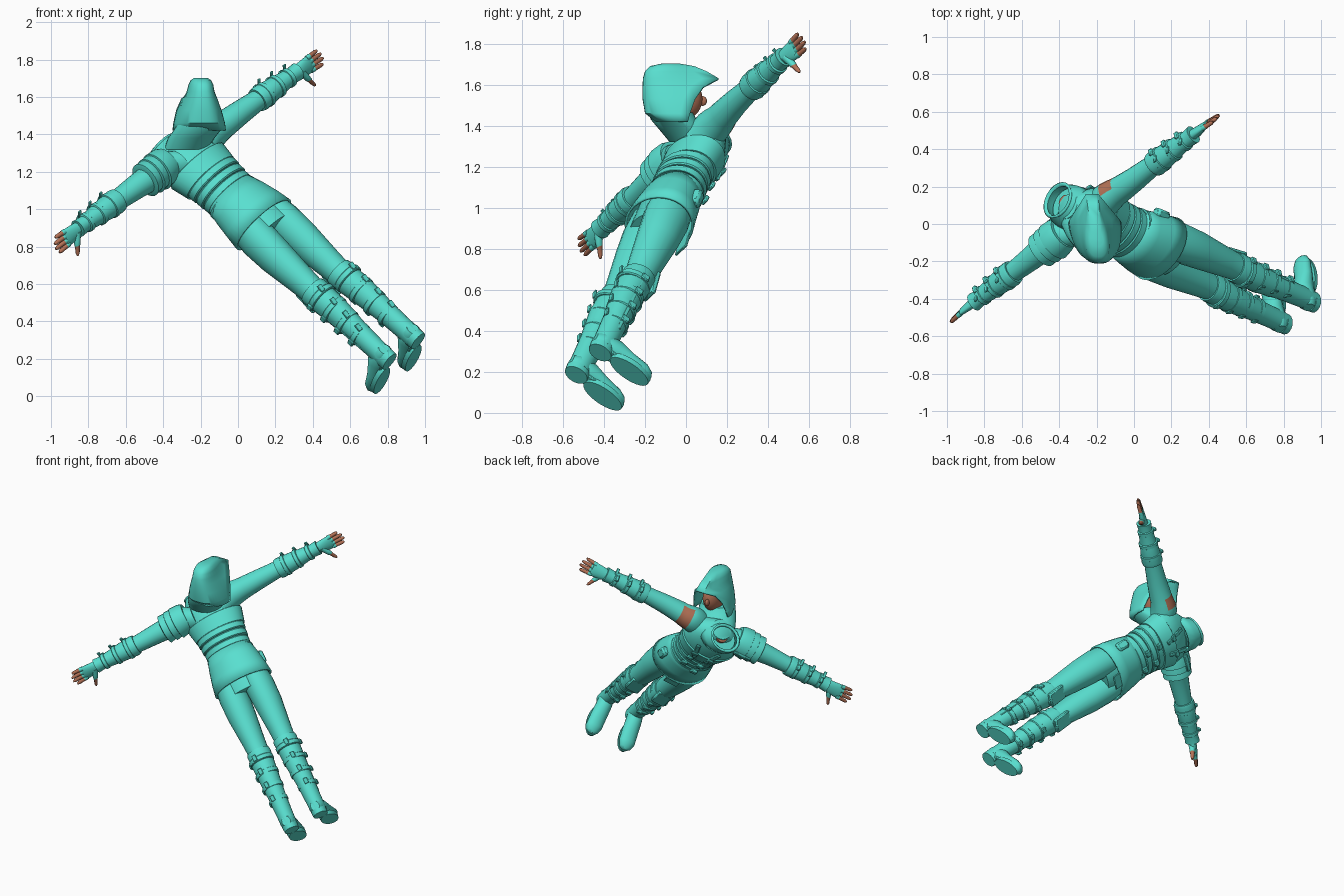
import bpy, bmesh, math
from mathutils import Vector, Matrix

if "Cube" in bpy.data.objects:
    bpy.data.objects.remove(bpy.data.objects["Cube"])


def material(name, rgb):
    m = bpy.data.materials.new(name)
    m.use_nodes = True
    m.diffuse_color = (*rgb, 1)
    m.node_tree.nodes["Principled BSDF"].inputs["Base Color"].default_value = (*rgb, 1)
    return m


CLOTH = material("turquoise cloth", (0.1, 0.74, 0.63))
SKIN = material("brown skin", (0.46, 0.17, 0.095))

# Body frame: built upright facing -y, then leaned over into the leaping pose
side = Vector((-0.692, -0.529, -0.495)).normalized()
up = Vector((-0.70, 0.295, 0.65))
up = (up - side * up.dot(side)).normalized()
back = up.cross(side)
POSE = (Matrix.Translation((-0.27, 0.03, 1.315))
        @ Matrix((side, back, up)).transposed().to_4x4()
        @ Matrix.Translation((0, 0, -1.66)))
WORLD = Matrix.Identity(4)
# Hands are rolled about the arm so that the thumbs point forward and down
ARM = Matrix.Translation((0, 0, 1.66))
HAND = POSE @ ARM @ Matrix.Rotation(math.radians(42), 4, 'X') @ ARM.inverted()


def finish(name, bm, mat=CLOTH, frame=POSE, rule=None, thick=0):
    bmesh.ops.recalc_face_normals(bm, faces=bm.faces)
    if rule:
        for f in bm.faces:
            f.material_index = int(rule(f.calc_center_median()))
    bm.transform(frame)
    me = bpy.data.meshes.new(name)
    bm.to_mesh(me)
    bm.free()
    me.materials.append(mat)
    if rule:
        me.materials.append(SKIN)
    for p in me.polygons:
        p.use_smooth = True
    me.set_sharp_from_angle(angle=math.radians(40))
    ob = bpy.data.objects.new(name, me)
    bpy.context.collection.objects.link(ob)
    if thick:
        s = ob.modifiers.new("thickness", 'SOLIDIFY')
        s.thickness = thick
    return ob


def loft(name, axis, rings, n=20, cap=True, **kw):
    """Elliptical rings (position, centre a, centre b, radius a, radius b) along an axis."""
    bm = bmesh.new()
    loops = []
    for p, ca, cb, ra, rb in rings:
        loop = []
        for i in range(n):
            t = 2 * math.pi * i / n
            a, b = ca + ra * math.cos(t), cb + rb * math.sin(t)
            loop.append(bm.verts.new({'x': (p, a, b), 'y': (a, p, b), 'z': (a, b, p)}[axis]))
        loops.append(loop)
    for lo, hi in zip(loops, loops[1:]):
        for i in range(n):
            j = (i + 1) % n
            bm.faces.new((lo[i], lo[j], hi[j], hi[i]))
    if cap:
        bm.faces.new(loops[0])
        bm.faces.new(loops[-1])
    return finish(name, bm, **kw)


def box(name, centre, size, rot=(0, 0, 0), **kw):
    bm = bmesh.new()
    m = Matrix.Translation(centre)
    for k, ax in enumerate("XYZ"):
        m = m @ Matrix.Rotation(rot[k], 4, ax)
    bmesh.ops.create_cube(bm, size=1, matrix=m @ Matrix.Diagonal((*size, 1)))
    bmesh.ops.bevel(bm, geom=bm.edges[:], offset=min(size) * 0.25, segments=1, affect='EDGES')
    return finish(name, bm, **kw)


def ball(name, centre, radii, **kw):
    bm = bmesh.new()
    bmesh.ops.create_uvsphere(bm, u_segments=20, v_segments=14, radius=1,
                              matrix=Matrix.Translation(centre) @ Matrix.Diagonal((*radii, 1)))
    return finish(name, bm, **kw)


# Torso and tunic
loft("torso", 'z', [(1.0, 0, -.01, .15, .11), (1.18, 0, -.02, .165, .125), (1.33, 0, -.03, .145, .11),
                    (1.45, 0, -.04, .165, .12), (1.58, 0, -.045, .195, .13), (1.67, 0, -.04, .19, .105),
                    (1.73, 0, -.04, .12, .085), (1.77, 0, -.04, .07, .07)], n=32)
loft("tunic_skirt", 'z', [(1.34, 0, -.03, .153, .12), (1.24, 0, -.025, .178, .14),
                          (1.15, 0, -.02, .196, .152), (1.07, 0, -.02, .208, .162)],
     n=32, cap=False, thick=.012)
loft("chest_wrap", 'z', [(1.47, 0, -.042, .178, .132), (1.57, 0, -.047, .2, .137),
                         (1.575, 0, -.047, .192, .13)], n=32)
for k in range(4):
    z = 1.29 + k * .052
    w = .156 + .006 * abs(k - 1)
    loft("waist_band", 'z', [(z - .024, 0, -.033, w - .003, .124), (z - .018, 0, -.033, w + .003, .13),
                             (z + .018, 0, -.035, w + .003, .13), (z + .024, 0, -.035, w - .003, .124)], n=32)
    box("waist_buckle", (.05 * (-1) ** k, -.165, z), (.045, .02, .038))
box("front_flap", (0, -.165, 1.11), (.1, .012, .2), rot=(-.1, 0, 0))
box("hip_pouch", (-.165, -.09, 1.2), (.05, .06, .09), rot=(0, 0, .8))
for x in (-.06, .06):
    box("chest_strap", (x, -.172, 1.58), (.03, .016, .15), rot=(-.1, x * 4, 0))
    box("chest_buckle", (x, -.185, 1.56), (.045, .014, .03))

# Collar, scarf and bare throat
loft("collar", 'z', [(1.69, .02, -.06, .125, .1), (1.74, .03, -.08, .11, .095),
                     (1.785, .037, -.095, .087, .08), (1.8, .04, -.1, .094, .088)], cap=False, thick=.014)
loft("inner_scarf", 'z', [(1.69, .02, -.06, .1, .085), (1.745, .03, -.085, .095, .085)])
loft("throat", 'z', [(1.69, .015, -.08, .045, .045), (1.765, .02, -.085, .04, .04)], mat=SKIN)

# Head, thrown back and turned upright, with the mantle that closes the hood below
loft("hood_mantle", 'z', [(1.32, -.28, .03, .115, .11), (1.38, -.25, -.01, .125, .12),
                          (1.43, -.212, -.06, .126, .112), (1.465, -.207, -.075, .112, .108)],
     n=28, frame=WORLD)
ball("head", (-.215, -.02, 1.53), (.064, .1, .105), mat=SKIN, frame=WORLD)
ball("nose", (-.228, .08, 1.52), (.013, .022, .024), mat=SKIN, frame=WORLD)


def hood(levels, n=24):
    """Horseshoe sections open at the face: height, back, front, half width, pinch."""
    bm = bmesh.new()
    rows = []
    for z, yb, yf, w, pinch in levels:
        row = []
        for i in range(n + 1):
            a = math.pi * i / n
            s, c = max(math.sin(a), 0), math.cos(a)
            x = w * math.copysign(abs(c) ** .75, c) * (1 - pinch * (1 - s) ** 2)
            y = yf - (yf - yb) * s ** .75
            row.append(bm.verts.new((-.205 + x - .1 * (y + .03), y, z)))
        rows.append((row, pinch))
    for (lo, p), (hi, _) in zip(rows, rows[1:]):
        for i in range(n):
            bm.faces.new((lo[i], lo[i + 1], hi[i + 1], hi[i]))
        if p > .5:
            bm.faces.new((lo[n], lo[0], hi[0], hi[n]))
    bm.faces.new(rows[-1][0])
    return finish("hood", bm, frame=WORLD, thick=.01)


hood([(1.42, -.15, .01, .142, 0), (1.46, -.2, .02, .136, 0), (1.53, -.212, .045, .118, 0),
      (1.59, -.212, .085, .103, .15), (1.63, -.21, .16, .096, .65), (1.665, -.2, .1, .086, .65),
      (1.69, -.175, .04, .07, .6), (1.702, -.12, -.03, .045, .6)])

for s, tag in ((1, "left"), (-1, "right")):
    # Sleeve, with a bare patch at the top front of the right shoulder
    arm = [(.1, 0, 1.62, .08, .085), (.16, -.01, 1.655, .09, .09), (.205, -.01, 1.66, .085, .085),
           (.25, -.01, 1.66, .077, .077), (.285, -.005, 1.66, .073, .074), (.4, 0, 1.66, .064, .066),
           (.55, 0, 1.66, .054, .056), (.66, 0, 1.66, .056, .055), (.85, 0, 1.66, .036, .032)]
    bare = (lambda c: -.285 < c.x < -.205 and c.y < .01 and c.z > 1.645) if s < 0 else None
    loft(tag + "_sleeve", 'x', [(s * p, *r) for p, *r in arm], rule=bare)

    # Forearm bracer, straps and buckles
    loft(tag + "_bracer", 'x', [(s * .54, 0, 1.66, .066, .066), (s * .56, 0, 1.66, .071, .07),
                                (s * .67, 0, 1.66, .061, .06), (s * .8, 0, 1.66, .046, .044),
                                (s * .85, 0, 1.66, .052, .048)])
    for x, r in ((.6, .071), (.69, .064), (.78, .054)):
        loft(tag + "_bracer_strap", 'x', [(s * (x + d), 0, 1.66, q, q) for d, q in
                                          ((-.015, r - .006), (-.011, r), (.011, r), (.015, r - .006))])
        box(tag + "_bracer_buckle", (s * x, -.02, 1.66 + r), (.026, .04, .02))
        box(tag + "_strap_end", (s * (x + .012), .03, 1.66 + r - .004), (.02, .045, .01), rot=(.3, 0, 0))

    # Gloved hand with bare finger tips
    loft(tag + "_palm", 'x', [(s * .83, 0, 1.66, .034, .03), (s * .87, -.005, 1.66, .045, .025),
                              (s * .93, -.005, 1.66, .05, .019), (s * .95, -.005, 1.66, .046, .014)],
         frame=HAND)
    for k, length in enumerate((.085, .1, .096, .078)):
        y = -.043 + k * .025
        spread = (k - 1.4) * .004
        loft(tag + "_finger", 'x', [(s * (.935 + length * t), y + spread * t, 1.66 - .006 * t, r, r)
                                    for t, r in ((0, .015), (.3, .0145), (.35, .013), (.85, .0115), (1, .006))],
             n=10, frame=HAND, rule=lambda c, e=.935 + length * .3: abs(c.x) > e)
    loft(tag + "_thumb", 'y', [(-y, s * x, z, r, r) for y, x, z, r in
                               ((.01, .865, 1.655, .026), (.05, .885, 1.652, .02), (.075, .895, 1.65, .017),
                                (.08, .898, 1.65, .014), (.11, .912, 1.648, .012), (.125, .918, 1.647, .006))],
         n=10, frame=HAND, rule=lambda c: c.y < -.076)

    # Trouser leg
    loft(tag + "_leg", 'z', [(1.14, s * .085, -.015, .094, .112), (1.02, s * .096, -.015, .1, .116),
                             (.88, s * .1, -.015, .095, .106), (.68, s * .1, -.012, .077, .085),
                             (.55, s * .1, -.01, .068, .072), (.42, s * .103, .01, .066, .073),
                             (.25, s * .107, .01, .052, .055), (.1, s * .11, .01, .046, .05)])

    # Tall boot with knee guard, straps, buckles and side rod
    loft(tag + "_boot_shaft", 'z', [(.6, s * .1, -.008, .079, .082), (.585, s * .1, -.008, .082, .086),
                                    (.42, s * .103, .008, .073, .08), (.25, s * .107, .01, .06, .064),
                                    (.08, s * .11, .012, .054, .06), (.03, s * .11, .012, .052, .058)])
    box(tag + "_knee_guard", (s * .1, -.083, .59), (.1, .03, .14), rot=(-.12, 0, 0))
    box(tag + "_shin_rod", (s * .165, -.005, .36), (.014, .022, .4), rot=(0, s * .04, 0))
    for z, r in ((.53, .085), (.43, .079), (.33, .072), (.23, .064)):
        cx, cy = s * (.112 - z * .02), .005
        loft(tag + "_boot_strap", 'z', [(z + d, cx, cy, q, q + .004) for d, q in
                                        ((-.018, r - .006), (-.013, r), (.013, r), (.018, r - .006))])
        box(tag + "_boot_buckle", (cx + s * r, cy - .02, z), (.018, .04, .034))
        box(tag + "_front_buckle", (cx - s * .02, cy - r - .004, z), (.036, .016, .032))
        box(tag + "_strap_end", (cx + s * .02, cy + r + .006, z + .01), (.028, .01, .04), rot=(-.3, 0, 0))

    # Foot and sole
    loft(tag + "_foot", 'y', [(.07, s * .11, .055, .03, .035), (.045, s * .11, .06, .05, .05),
                              (-.05, s * .115, .067, .053, .058), (-.13, s * .12, .052, .056, .042),
                              (-.21, s * .125, .046, .056, .035), (-.25, s * .125, .04, .04, .026),
                              (-.264, s * .125, .036, .02, .014)])
    loft(tag + "_sole", 'z', [(0, s * .122, -.155, .055, .112), (.026, s * .122, -.155, .059, .116)], n=28)
    loft(tag + "_heel", 'z', [(0, s * .11, .015, .05, .06), (.035, s * .11, .015, .052, .062)])
    box(tag + "_sole_waist", (s * .114, -.05, .024), (.07, .1, .02))

# Layered guard on the left shoulder
for k in range(3):
    a, r = .15 + k * .045, .102 - k * .005
    loft("shoulder_guard", 'x', [(a, 0, 1.665, r - .012, r - .01), (a + .03, 0, 1.665, r, r),
                                 (a + .085, 0, 1.66, r + .006, r + .006),
                                 (a + .09, 0, 1.66, r - .008, r - .008)], n=24)
box("shoulder_guard_strap", (.22, -.106, 1.68), (.12, .016, .03))
